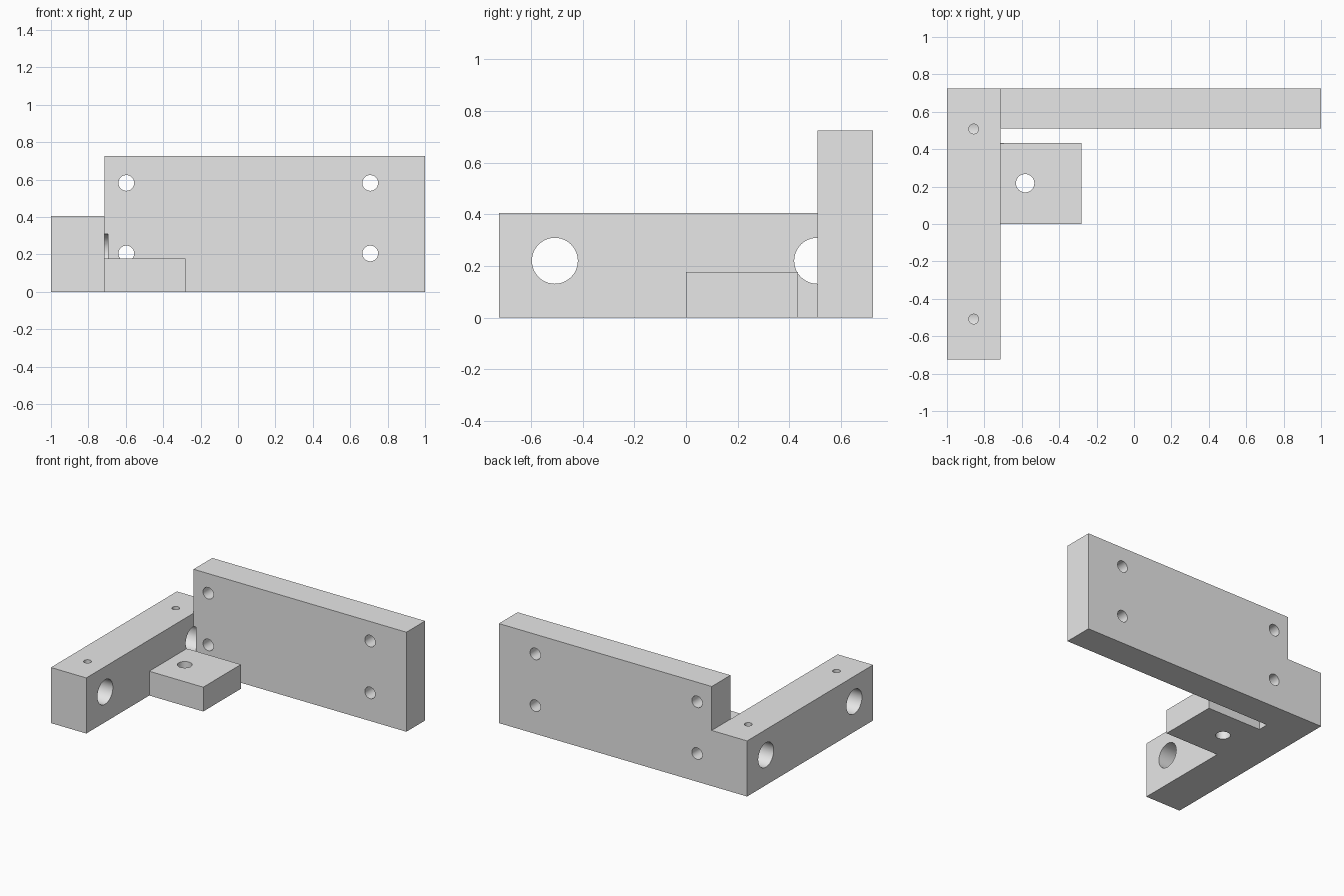
import bpy
from mathutils import Vector

cube = bpy.data.objects.get("Cube")
if cube:
    bpy.data.objects.remove(cube, do_unlink=True)

metal = bpy.data.materials.new("light_grey")
metal.use_nodes = True
GREY = (0.8, 0.8, 0.8, 1)
metal.diffuse_color = GREY
metal.node_tree.nodes["Principled BSDF"].inputs["Base Color"].default_value = GREY


def block(name, low, high):
    low, high = Vector(low), Vector(high)
    bpy.ops.mesh.primitive_cube_add(size=1, location=(low + high) / 2)
    ob = bpy.context.object
    ob.name = name
    ob.scale = high - low
    bpy.ops.object.transform_apply(location=True, rotation=False, scale=True)
    ob.data.materials.append(metal)
    return ob


def drill(name, start, end, radius):
    """Round cutter running from start to end."""
    start, end = Vector(start), Vector(end)
    axis = end - start
    bpy.ops.mesh.primitive_cylinder_add(
        vertices=48, radius=radius, depth=axis.length, location=(start + end) / 2,
        rotation=axis.to_track_quat('Z', 'Y').to_euler())
    ob = bpy.context.object
    ob.name = name
    ob.data.materials.append(metal)
    ob.hide_render = True
    ob.hide_set(True)
    return ob


def boolean(ob, other, operation):
    mod = ob.modifiers.new(operation.lower(), 'BOOLEAN')
    mod.operation = operation
    mod.solver = 'EXACT'
    mod.object = other
    bpy.context.view_layer.objects.active = ob
    bpy.ops.object.modifier_apply(modifier=mod.name)
    bpy.data.objects.remove(other, do_unlink=True)


# Side bar, tall back plate and small foot tab
INNER, BACK = -0.715, 0.725
bar = block("side_bar", (-1, -BACK, 0), (INNER, BACK, 0.405))
plate = block("back_plate", (INNER, 0.51, 0), (1, BACK, 0.725))
tab = block("foot_tab", (INNER, 0, 0), (-0.28, 0.433, 0.177))

# Cross bores with narrow screw holes down into them
for y in (-0.508, 0.508):
    for part in (bar, plate, tab):
        if part is bar or y > 0:
            boolean(part, drill("cross_bore", (-1.1, y, 0.22), (-0.695, y, 0.22), 0.089), 'DIFFERENCE')
    boolean(bar, drill("screw_hole", (-0.857, y, 0.22), (-0.857, y, 0.5), 0.026), 'DIFFERENCE')

# Four mounting holes through the plate
for x in (-0.597, 0.707):
    for z in (0.205, 0.582):
        boolean(plate, drill("mount_hole", (x, 0.4, z), (x, 0.8, z), 0.042), 'DIFFERENCE')

# Hole through the tab
boolean(tab, drill("tab_hole", (-0.582, 0.218, -0.1), (-0.582, 0.218, 0.3), 0.049), 'DIFFERENCE')

# Fuse into one bracket
boolean(bar, plate, 'UNION')
boolean(bar, tab, 'UNION')
bar.name = "corner_bracket"
bpy.ops.object.select_all(action='DESELECT')
bar.select_set(True)
bpy.context.view_layer.objects.active = bar
bpy.ops.object.shade_smooth_by_angle()
